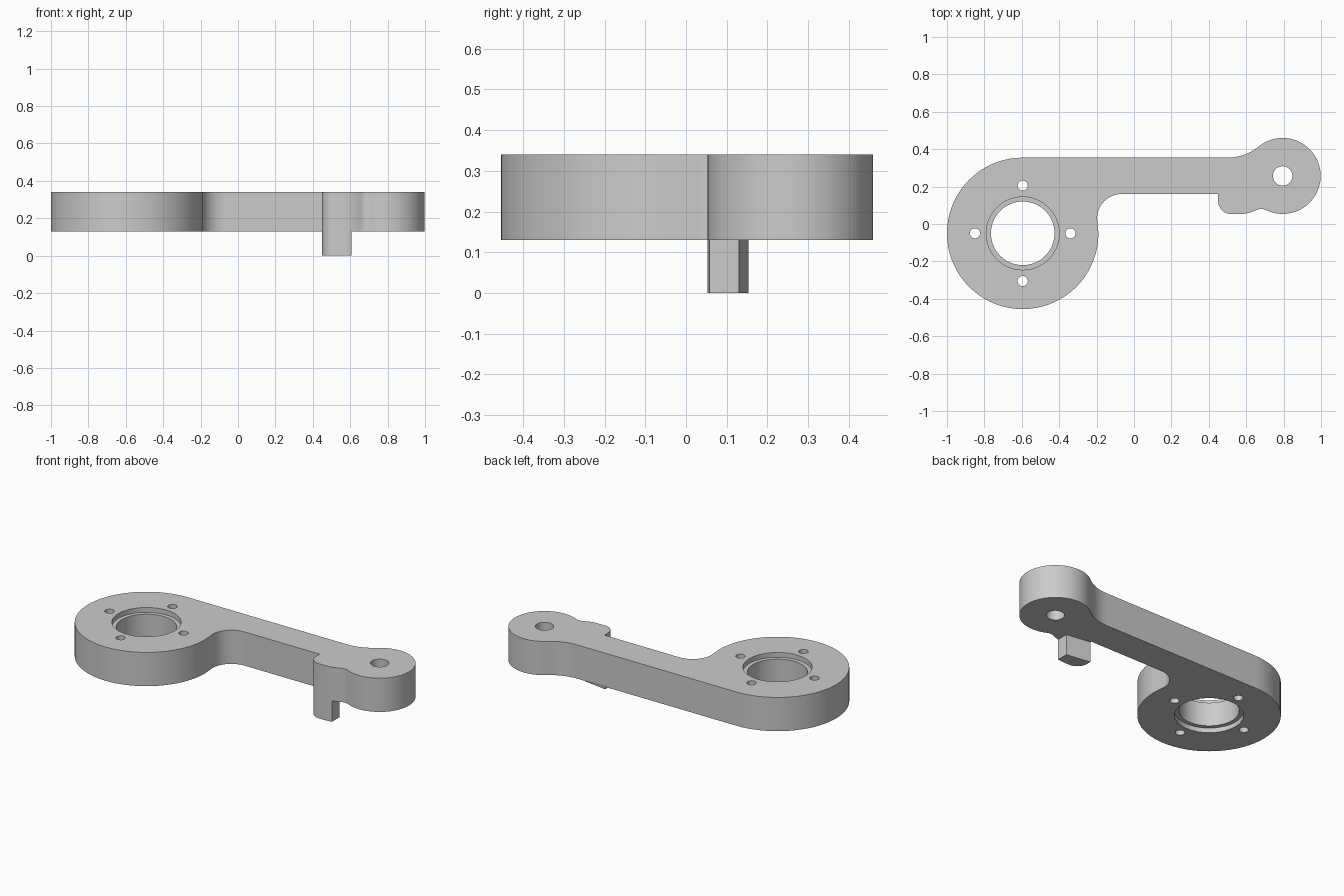
import bpy, bmesh
from math import cos, sin, radians, ceil

cube = bpy.data.objects.get("Cube")
if cube:
    bpy.data.objects.remove(cube, do_unlink=True)

grey = bpy.data.materials.new("plain grey")
grey.use_nodes = True
colour = (0.6, 0.6, 0.6, 1)
grey.diffuse_color = colour
grey.node_tree.nodes["Principled BSDF"].inputs["Base Color"].default_value = colour

BOTTOM, TOP = 0.13, 0.34
BIG = (-0.595, -0.05)
SMALL = (0.795, 0.257)
EDGE = 0.355  # back edge of the arm


def arc(cx, cy, r, start, end):
    """Points along an arc, angles in degrees."""
    n = max(4, ceil(abs(end - start) / 5))
    angles = [radians(start + (end - start) * i / n) for i in range(n + 1)]
    return [(cx + r * cos(a), cy + r * sin(a)) for a in angles]


def prism(name, outline, z0, z1):
    bm = bmesh.new()
    face = bm.faces.new([bm.verts.new((x, y, z0)) for x, y in outline])
    moved = bmesh.ops.extrude_face_region(bm, geom=[face], use_keep_orig=True)
    verts = [v for v in moved["geom"] if isinstance(v, bmesh.types.BMVert)]
    bmesh.ops.translate(bm, verts=verts, vec=(0, 0, z1 - z0))
    bmesh.ops.remove_doubles(bm, verts=bm.verts, dist=0.0002)
    bmesh.ops.recalc_face_normals(bm, faces=bm.faces)
    mesh = bpy.data.meshes.new(name)
    bm.to_mesh(mesh)
    bm.free()
    mesh.materials.append(grey)
    ob = bpy.data.objects.new(name, mesh)
    bpy.context.collection.objects.link(ob)
    return ob


def activate(ob):
    bpy.ops.object.select_all(action='DESELECT')
    ob.select_set(True)
    bpy.context.view_layer.objects.active = ob


def drill(ob, x, y, r, z0=BOTTOM - 0.1, z1=TOP + 0.1):
    """Cut a round hole, then discard the cutter."""
    cutter = prism("hole_cutter", arc(x, y, r, 0, 360)[:-1], z0, z1)
    cutter.hide_render = True
    mod = ob.modifiers.new("hole", 'BOOLEAN')
    mod.operation = 'DIFFERENCE'
    mod.solver = 'EXACT'
    mod.object = cutter
    activate(ob)
    bpy.ops.object.modifier_apply(modifier=mod.name)
    bpy.data.objects.remove(cutter, do_unlink=True)


# Lever arm: large ring, straight bar, tab and small round end
tab_corner = arc(0.52, 0.123, 0.07, 180, 270)
tab_front = arc(0.562, 0.263, 0.21, 270, 295.6)
outline = (arc(*BIG, 0.405, 90, 360)
           + arc(-0.067, 0.03, 0.13, 180, 90)
           + [(0.45, 0.16)] + tab_corner + tab_front
           + arc(0.68, 0.017, 0.063, 115.6, 64.4)[1:]
           + arc(*SMALL, 0.203, -115.6, 129.2)[1:]
           + arc(0.5, EDGE + 0.264, 0.264, -50.8, -90)[1:])
arm = prism("lever_arm", outline, BOTTOM, TOP)

# Main bore with a shallow recess on each side
drill(arm, *BIG, 0.17)
drill(arm, *BIG, 0.195, z0=TOP - 0.03)
drill(arm, *BIG, 0.195, z1=BOTTOM + 0.03)

# Four screw holes around the bore, and the pivot hole
for dx, dy in ((1, 0), (0, 1), (-1, 0), (0, -1)):
    drill(arm, BIG[0] + 0.255 * dx, BIG[1] + 0.255 * dy, 0.027)
drill(arm, *SMALL, 0.052)

# Stop peg below the tab
front = [p for p in tab_front if p[0] < 0.6]
peg = prism("stop_peg", tab_corner + front + [(0.607, 0.058), (0.607, 0.13), (0.45, 0.153)],
            0, BOTTOM)

for ob in (arm, peg):
    activate(ob)
    bpy.ops.object.shade_smooth_by_angle(angle=radians(30))
